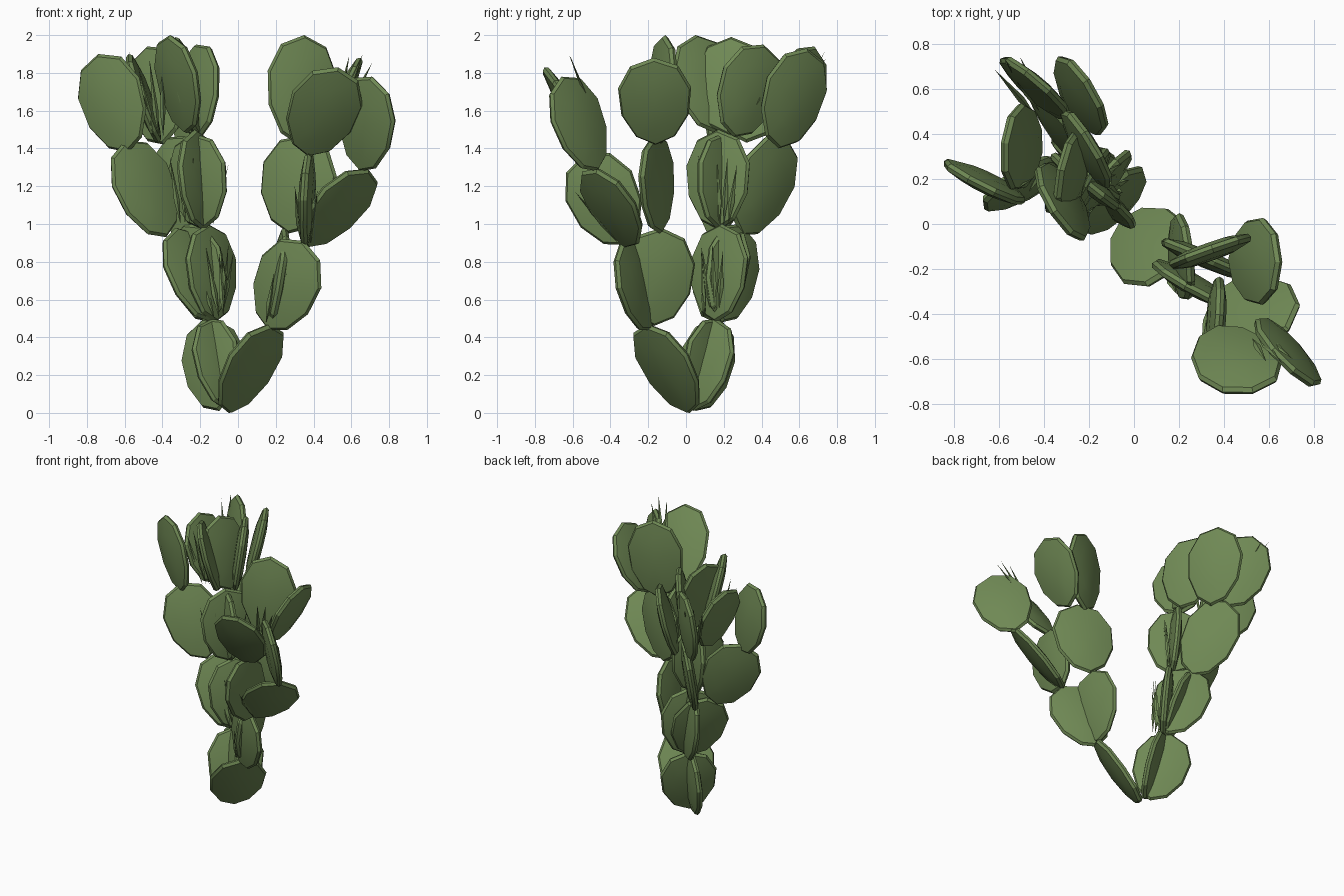
import bpy, bmesh, math
from mathutils import Vector, Matrix

if "Cube" in bpy.data.objects:
    bpy.data.objects.remove(bpy.data.objects["Cube"])

green = bpy.data.materials.new("cactus_green")
green.diffuse_color = (0.16, 0.25, 0.09, 1)
green.use_nodes = True
green.node_tree.nodes["Principled BSDF"].inputs["Base Color"].default_value = green.diffuse_color


def finish(name, bm):
    bmesh.ops.recalc_face_normals(bm, faces=bm.faces)
    mesh = bpy.data.meshes.new(name)
    bm.to_mesh(mesh)
    bm.free()
    mesh.materials.append(green)
    ob = bpy.data.objects.new(name, mesh)
    bpy.context.collection.objects.link(ob)
    return ob


def frame(base, tip, side):
    """Axes with local y along the pad, x across it, z through it."""
    b, t = Vector(base), Vector(tip)
    y = (t - b).normalized()
    x = Vector(side)
    x = (x - y * x.dot(y)).normalized()
    n = x.cross(y)
    m = Matrix((x, y, n)).transposed().to_4x4()
    m.translation = (b + t) / 2
    return m, (t - b).length


def pad(name, base, tip, side, width=0.38, sides=10):
    """Lens shaped low-poly pad with a narrow rim, slimmer at its base."""
    m, length = frame(base, tip, side)
    bm = bmesh.new()
    rings = []
    for scale, z in ((0.55, -0.036), (0.95, -0.018), (1, 0), (0.95, 0.018), (0.55, 0.036)):
        ring = []
        for i in range(sides):
            a = 2 * math.pi * i / sides + math.pi / 2
            s = math.sin(a)
            w = width / 2 * (1 + 0.13 * s) * 1.03
            ring.append(bm.verts.new(m @ Vector((math.cos(a) * w * scale, s * length / 2 * scale, z))))
        rings.append(ring)
    for r0, r1 in zip(rings, rings[1:]):
        for i in range(sides):
            j = (i + 1) % sides
            bm.faces.new((r0[i], r0[j], r1[j], r1[i]))
    for ring, z in ((rings[0], -0.04), (rings[-1], 0.04)):
        c = bm.verts.new(m @ Vector((0, 0, z)))
        for i in range(sides):
            bm.faces.new((ring[i], ring[(i + 1) % sides], c))
    ob = finish(name, bm)
    bpy.ops.object.select_all(action='DESELECT')
    ob.select_set(True)
    bpy.context.view_layer.objects.active = ob
    bpy.ops.object.shade_smooth_by_angle(angle=math.radians(28))


def spines(name, base, tip, side):
    """Three slim needles fanning out from a joint."""
    m, length = frame(base, tip, side)
    bm = bmesh.new()
    for k in (-1, 0, 1):
        root = Vector((k * 0.025, -length / 2, 0))
        end = Vector((k * 0.06, length / 2 * (1 - 0.2 * abs(k)), k * 0.02))
        mid = root.lerp(end, 0.35)
        ring = [bm.verts.new(m @ (mid + Vector(o))) for o in
                ((0.016, 0, 0), (0, 0, 0.01), (-0.016, 0, 0), (0, 0, -0.01))]
        a, b = bm.verts.new(m @ root), bm.verts.new(m @ end)
        for i in range(4):
            bm.faces.new((ring[i], ring[(i + 1) % 4], b))
            bm.faces.new((ring[(i + 1) % 4], ring[i], a))
    finish(name, bm)


# right branch: base, tip, side direction
right = [
    ((-.05, .02, 0), (.17, -.21, .47), (.7, .7, 0)),
    ((.16, -.19, .44), (.35, -.34, .91), (.85, -.4, -.43)),
    ((.17, -.17, .46), (.25, -.13, .98), (-.1, 1, 0)),
    ((.36, -.31, .88), (.69, -.47, 1.29), (.6, .7, -.2)),
    ((.36, -.32, .89), (.37, -.54, 1.37), (.1, .95, .3)),
    ((.27, -.14, .95), (.36, -.17, 1.47), (.92, -.38, 0), .42),
    ((.37, -.46, 1.36), (.53, -.75, 1.83), (.95, .2, -.2)),
    ((.65, -.47, 1.28), (.71, -.66, 1.78), (.72, -.6, -.34)),
    ((.32, -.14, 1.42), (.35, -.11, 2.0), (.94, .33, 0)),
    ((.43, -.16, 1.42), (.65, -.17, 1.88), (0, 1, 0)),
]
# left branch, with crossing pads at each joint
left = [
    ((-.10, .05, .01), (-.18, .18, .5), (-.75, .66, 0)),
    ((-.05, .04, .01), (-.13, .16, .5), (.7, .7, 0)),
    ((-.14, .19, .48), (-.28, .29, 1.0), (-.7, .65, 0)),
    ((-.14, .15, .48), (-.33, .22, .98), (.7, .7, 0)),
    ((-.12, .16, .48), (-.16, .19, 1.0), (.65, .75, 0)),
    ((-.38, .18, .93), (-.60, .18, 1.44), (.75, .6, .3)),
    ((-.27, .29, .94), (-.37, .53, 1.46), (-.65, .75, 0)),
    ((-.19, .17, .97), (-.23, .17, 1.5), (.5, .85, 0)),
    ((-.18, .17, .97), (-.24, .2, 1.48), (.75, -.6, 0)),
    ((-.58, .17, 1.38), (-.74, .2, 1.9), (.87, -.45, 0)),
    ((-.39, .52, 1.42), (-.48, .68, 1.94), (.75, -.62, 0)),
    ((-.27, .49, 1.4), (-.21, .64, 1.93), (.5, -.8, 0)),
    ((-.27, .16, 1.48), (-.36, .05, 2.0), (.5, -.8, 0)),
    ((-.22, .22, 1.47), (-.33, .24, 1.99), (.2, .95, 0)),
    ((-.42, .32, 1.43), (-.58, .36, 1.9), (.1, .98, 0)),
    ((-.20, .25, 1.46), (-.22, .41, 1.95), (.5, -.8, 0)),
]
for side_name, pads in (("right", right), ("left", left)):
    for i, p in enumerate(pads):
        pad(f"{side_name}_pad_{i + 1}", *p)

# needle clusters
clusters = [
    ((.17, -.22, .47), (.26, -.32, .75), (1, .3, 0)),
    ((.36, -.36, .9), (.36, -.6, 1.22), (1, 0, 0)),
    ((.55, -.5, 1.6), (.66, -.62, 1.9), (1, .3, 0)),
    ((-.1, .1, .5), (-.17, .08, .88), (1, .3, 0)),
    ((-.08, .15, .55), (-.05, .14, .9), (.2, 1, 0)),
    ((-.28, .12, 1.0), (-.3, .06, 1.4), (1, .3, 0)),
    ((-.14, .2, 1.0), (-.08, .22, 1.36), (.3, 1, 0)),
    ((-.42, .22, 1.46), (-.47, .14, 1.88), (1, .3, 0)),
    ((-.42, .5, 1.5), (-.58, .74, 1.92), (.6, .6, 0)),
]
for i, c in enumerate(clusters):
    spines(f"spines_{i + 1}", *c)
